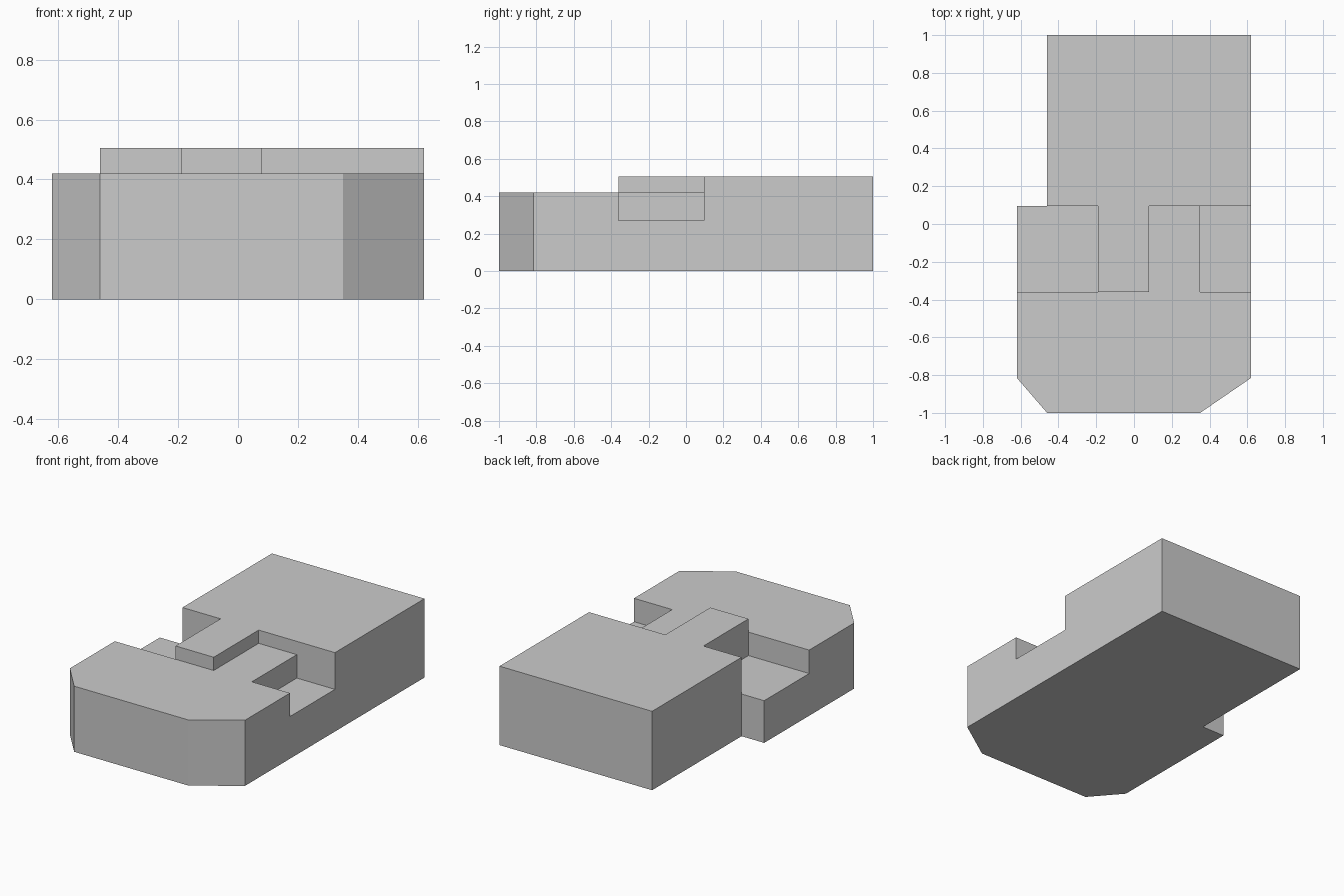
import bpy
import bmesh

if "Cube" in bpy.data.objects:
    bpy.data.objects.remove(bpy.data.objects["Cube"])


def prism(name, outline, z0, z1):
    """Extrude a plan outline (counter-clockwise) from z0 to z1."""
    bm = bmesh.new()
    face = bm.faces.new([bm.verts.new((x, y, z0)) for x, y in outline])
    ext = bmesh.ops.extrude_face_region(bm, geom=[face], use_keep_orig=True)
    for v in ext["geom"]:
        if isinstance(v, bmesh.types.BMVert):
            v.co.z = z1
    bmesh.ops.recalc_face_normals(bm, faces=bm.faces)
    mesh = bpy.data.meshes.new(name)
    bm.to_mesh(mesh)
    bm.free()
    ob = bpy.data.objects.new(name, mesh)
    bpy.context.collection.objects.link(ob)
    return ob


def rect(x0, x1, y0, y1):
    return [(x0, y0), (x1, y0), (x1, y1), (x0, y1)]


def cut(target, cutter):
    cutter.hide_render = True
    mod = target.modifiers.new("cut", 'BOOLEAN')
    mod.operation = 'DIFFERENCE'
    mod.solver = 'EXACT'
    mod.object = cutter
    bpy.context.view_layer.objects.active = target
    bpy.ops.object.modifier_apply(modifier=mod.name)
    bpy.data.objects.remove(cutter)


STEP, FRONT = 0.095, -0.36      # rear block face and tab front
LOW, DECK, TOP = 0.27, 0.42, 0.505

# Main body: plan outline with chamfered front corners and a left wing
body = prism("stepped_body", [
    (-0.46, -1), (0.35, -1), (0.62, -0.815), (0.62, 1), (-0.46, 1),
    (-0.46, STEP), (-0.62, STEP), (-0.62, -0.815)], 0, TOP)

# Lower front deck, leaving the central tab raised
cut(body, prism("deck_cutter", [
    (-0.8, -1.2), (0.8, -1.2), (0.8, STEP), (0.08, STEP), (0.08, FRONT),
    (-0.19, FRONT), (-0.19, STEP), (-0.8, STEP)], DECK, 0.7))

# Deeper pockets on both sides
cut(body, prism("right_pocket_cutter", rect(0.35, 0.8, FRONT, STEP), LOW, 0.7))
cut(body, prism("left_pocket_cutter", rect(-0.8, -0.19, FRONT, STEP), LOW, 0.7))
